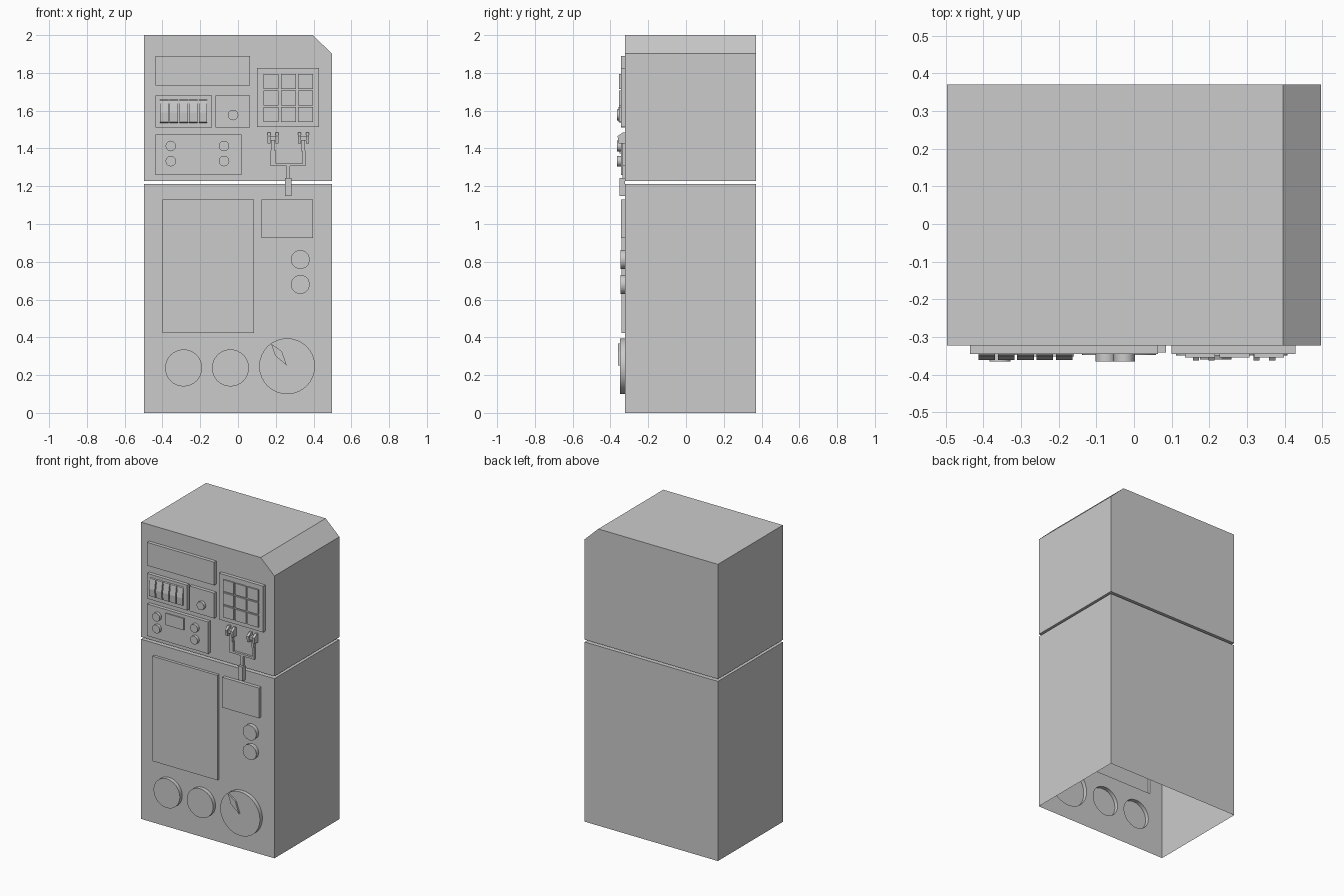
import bpy, bmesh
from math import sin, cos, tau
from mathutils import Vector

if "Cube" in bpy.data.objects:
    bpy.data.objects.remove(bpy.data.objects["Cube"], do_unlink=True)

grey = bpy.data.materials.new("plain grey")
grey.use_nodes = True
grey.diffuse_color = (0.6, 0.6, 0.6, 1)
bsdf = next(n for n in grey.node_tree.nodes if n.type == 'BSDF_PRINCIPLED')
bsdf.inputs["Base Color"].default_value = (0.6, 0.6, 0.6, 1)

W, FRONT, BACK = 0.497, -0.322, 0.37
PANEL = -0.345


def finish(name, bm, smooth=False):
    bmesh.ops.recalc_face_normals(bm, faces=bm.faces)
    mesh = bpy.data.meshes.new(name)
    bm.to_mesh(mesh)
    bm.free()
    mesh.materials.append(grey)
    ob = bpy.data.objects.new(name, mesh)
    bpy.context.collection.objects.link(ob)
    if smooth:
        bpy.ops.object.select_all(action='DESELECT')
        ob.select_set(True)
        bpy.context.view_layer.objects.active = ob
        bpy.ops.object.shade_smooth_by_angle(angle=0.7)
    return ob


def rect(x0, x1, z0, z1):
    return [(x0, z0), (x1, z0), (x1, z1), (x0, z1)]


def circle(x, z, r, n):
    return [(x + r * cos(tau * i / n), z + r * sin(tau * i / n)) for i in range(n)]


def prism(name, outline, y0, y1, smooth=False):
    """Solid with an x-z outline, running from y0 to y1."""
    bm = bmesh.new()
    face = bm.faces.new([bm.verts.new((x, y0, z)) for x, z in outline])
    out = bmesh.ops.extrude_face_region(bm, geom=[face], use_keep_orig=True)
    verts = [g for g in out["geom"] if isinstance(g, bmesh.types.BMVert)]
    bmesh.ops.translate(bm, verts=verts, vec=(0, y1 - y0, 0))
    return finish(name, bm, smooth)


def side_prism(name, outline, x0, x1):
    """Solid with a y-z outline, running from x0 to x1."""
    bm = bmesh.new()
    face = bm.faces.new([bm.verts.new((x0, y, z)) for y, z in outline])
    out = bmesh.ops.extrude_face_region(bm, geom=[face], use_keep_orig=True)
    verts = [g for g in out["geom"] if isinstance(g, bmesh.types.BMVert)]
    bmesh.ops.translate(bm, verts=verts, vec=(x1 - x0, 0, 0))
    return finish(name, bm)


def ring(bm, outline, y):
    verts = [bm.verts.new((x, y, z)) for x, z in outline]
    edges = [bm.edges.new((verts[i - 1], verts[i])) for i in range(len(verts))]
    return verts, edges


# Lower cabinet: open-bottomed shell whose front fittings are hollow
bm = bmesh.new()
box = rect(-W, W, 0, 1.211)
front, edges = ring(bm, box, FRONT)
back, _ = ring(bm, box, BACK)
bm.faces.new(back)
for i in range(1, 4):
    j = (i + 1) % 4
    bm.faces.new((front[i], front[j], back[j], back[i]))
fittings = [
    (rect(-0.4, 0.085, 0.423, 1.13), -0.341),      # large screen
    (rect(0.124, 0.397, 0.926, 1.13), PANEL),      # small plate
    (circle(0.33, 0.812, 0.051, 12), -0.348),      # round buttons
    (circle(0.33, 0.68, 0.051, 12), -0.348),
    (circle(-0.288, 0.238, 0.098, 32), -0.348),    # small dials
    (circle(-0.04, 0.238, 0.098, 32), -0.348),
    (circle(0.26, 0.247, 0.148, 32), -0.349),      # large dial
]
for outline, y in fittings:
    base, base_edges = ring(bm, outline, FRONT)
    cap, _ = ring(bm, outline, y)
    bm.faces.new(cap)
    for i in range(len(base)):
        bm.faces.new((base[i - 1], base[i], cap[i], cap[i - 1]))
    edges += base_edges
bmesh.ops.triangle_fill(bm, edges=edges, use_beauty=True, normal=Vector((0, -1, 0)))
finish("lower_cabinet", bm, smooth=True)

# Needle on the large dial
prism("dial_needle", [(0.175, 0.367), (0.197, 0.303), (0.259, 0.25), (0.232, 0.326)],
      -0.345, -0.36)

# Upper cabinet with one cut corner
prism("upper_cabinet", [(-W, 1.227), (W, 1.227), (W, 1.903), (0.395, 2), (-W, 2)],
      FRONT, BACK)

# Raised panels on the upper front
for name, outline in {
    "display_panel": rect(-0.436, 0.064, 1.733, 1.889),
    "key_panel": rect(-0.436, -0.138, 1.51, 1.68),
    "knob_panel": rect(-0.119, 0.064, 1.51, 1.68),
    "control_panel": rect(-0.436, 0.019, 1.259, 1.474),
    "button_panel": rect(0.1, 0.429, 1.513, 1.825),
}.items():
    prism(name, outline, FRONT, PANEL)

# Row of rocker keys
for i in range(5):
    x = -0.413 + i * 0.0515
    side_prism(f"rocker_key_{i + 1}",
               [(PANEL, 1.535), (-0.358, 1.54), (-0.361, 1.59), (-0.35, 1.655), (PANEL, 1.66)],
               x, x + 0.044)

# Three by three push buttons
for row in range(3):
    for col in range(3):
        x, z = 0.135 + col * 0.0915, 1.541 + row * 0.0875
        prism(f"push_button_{row + 1}_{col + 1}", rect(x, x + 0.08, z, z + 0.078),
              PANEL, -0.354)

# Round knobs and the small readout
knobs = [(-0.026, 1.577)] + [(x, z) for x in (-0.356, -0.074) for z in (1.333, 1.413)]
for i, (x, z) in enumerate(knobs):
    prism(f"knob_{i + 1}", circle(x, z, 0.028, 12), PANEL, -0.365, True)
prism("small_readout", rect(-0.294, -0.159, 1.373, 1.452), PANEL, -0.352)

# Forked cable joining both cabinets
prism("cable_plug", rect(0.248, 0.282, 1.148, 1.243), FRONT, -0.353)
prism("cable_stem", rect(0.256, 0.274, 1.243, 1.31), FRONT, -0.337)
prism("cable_fork", [(0.173, 1.307), (0.357, 1.307), (0.357, 1.39), (0.342, 1.39),
                     (0.342, 1.321), (0.2, 1.321), (0.2, 1.39), (0.173, 1.39)],
      FRONT, -0.337)

# Sockets at the fork ends, each an H of two cheeks and a bar
for side, x in (("right", 0.185), ("left", 0.346)):
    for i, offset in enumerate((-0.021, 0.021)):
        side_prism(f"{side}_socket_cheek_{i + 1}",
                   [(FRONT, 1.425), (-0.358, 1.425), (-0.362, 1.465), (-0.335, 1.484),
                    (FRONT, 1.484)],
                   x + offset - 0.008, x + offset + 0.008)
    prism(f"{side}_socket_bar", rect(x - 0.014, x + 0.014, 1.442, 1.462), FRONT, -0.352)
    prism(f"{side}_socket_lead", rect(x - 0.009, x + 0.009, 1.385, 1.445), FRONT, -0.34)
